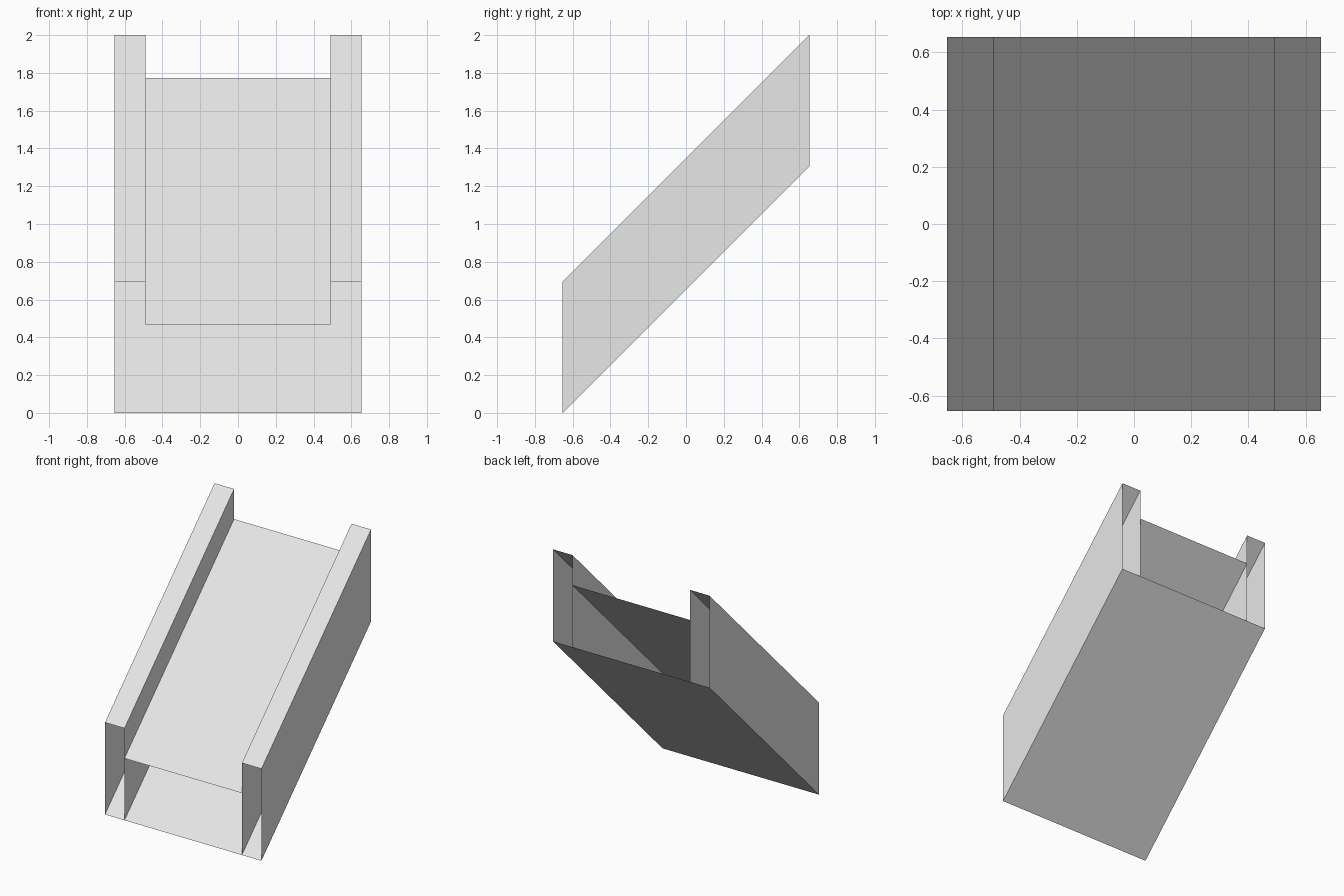
import bpy
import bmesh

cube = bpy.data.objects.get("Cube")
if cube:
    bpy.data.objects.remove(cube, do_unlink=True)

HALF = 0.653          # half width and half depth
INNER = 0.49          # inner wall position
RISE = 1.306          # climb from front to back
RAIL_TOP = 0.694      # rail height above the floor
DECK = 0.467          # deck height above the floor

grey = bpy.data.materials.new("light grey")
grey.use_nodes = True
colour = (0.8, 0.8, 0.8, 1)
grey.diffuse_color = colour
grey.node_tree.nodes["Principled BSDF"].inputs["Base Color"].default_value = colour


def sloped_sheet(name, profile):
    """Sweep an (x, z) profile from front to back up the slope."""
    bm = bmesh.new()
    front = [bm.verts.new((x, -HALF, z)) for x, z in profile]
    back = [bm.verts.new((x, HALF, z + RISE)) for x, z in profile]
    for i in range(len(profile) - 1):
        bm.faces.new((front[i], front[i + 1], back[i + 1], back[i]))
    mesh = bpy.data.meshes.new(name)
    bm.to_mesh(mesh)
    bm.free()
    mesh.materials.append(grey)
    obj = bpy.data.objects.new(name, mesh)
    bpy.context.collection.objects.link(obj)
    return obj


# Underside panel and raised deck
sloped_sheet("floor_panel", [(HALF, 0), (-HALF, 0)])
sloped_sheet("deck_panel", [(-INNER, DECK), (INNER, DECK)])

# Hollow side rails, open at both ends
sloped_sheet("right_rail", [(-HALF, 0), (-HALF, RAIL_TOP),
                            (-INNER, RAIL_TOP), (-INNER, 0)])
sloped_sheet("left_rail", [(INNER, 0), (INNER, RAIL_TOP),
                           (HALF, RAIL_TOP), (HALF, 0)])
